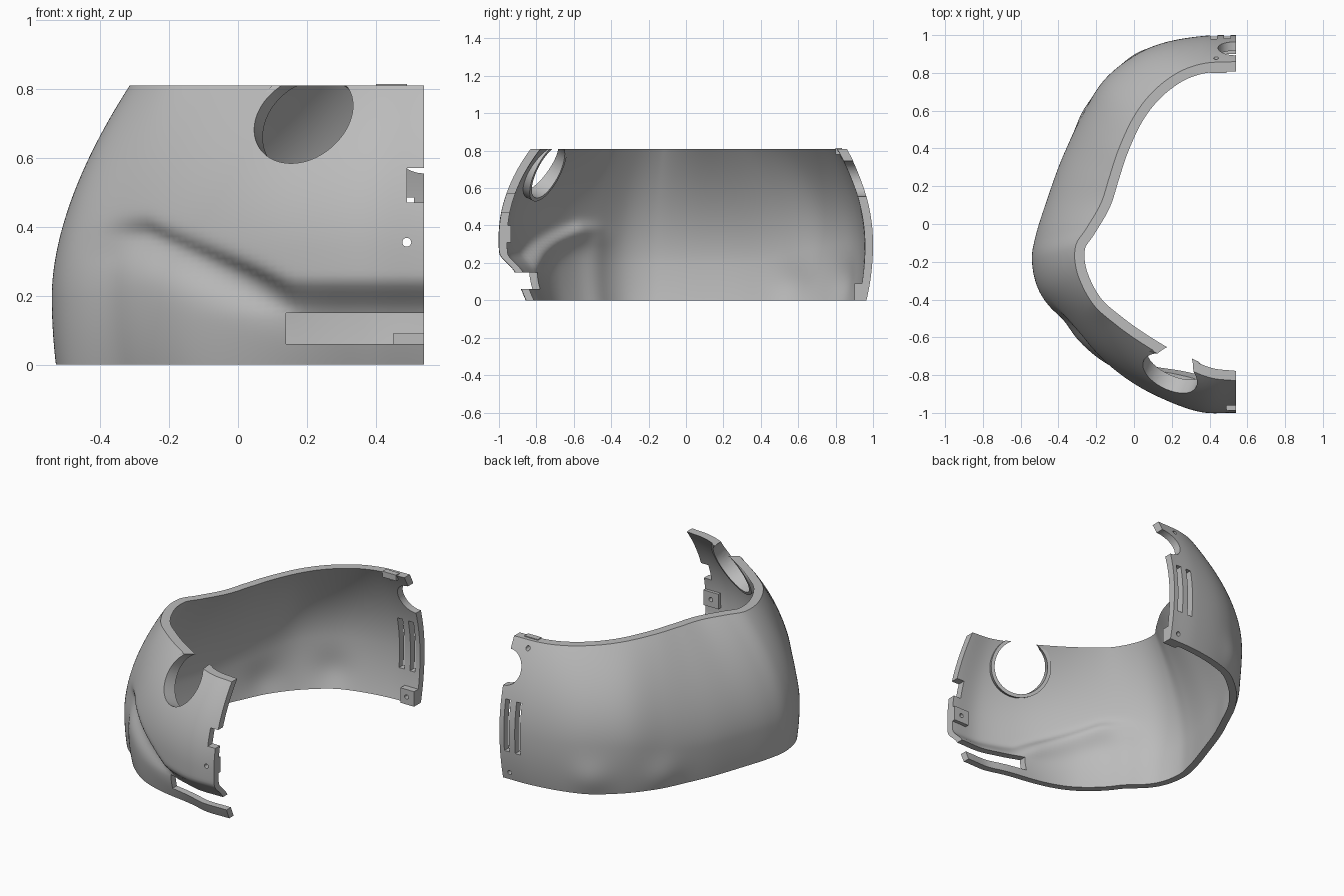
import bpy, bmesh, math
from mathutils import Vector, Matrix

cube = bpy.data.objects.get("Cube")
if cube:
    bpy.data.objects.remove(cube, do_unlink=True)

grey = bpy.data.materials.new("plain grey")
grey.use_nodes = True
grey.diffuse_color = (0.5, 0.5, 0.5, 1)
grey.node_tree.nodes["Principled BSDF"].inputs["Base Color"].default_value = (0.5, 0.5, 0.5, 1)

HEIGHT, EDGE = 0.81, 0.54
ROWS, STEPS = 50, 8

# Plan outlines from the back edge, round the side, to the front edge
WIDE = [(.54, 1), (.36, .995), (.16, .96), (0, .89), (-.16, .76), (-.27, .58),
        (-.38, .35), (-.46, .13), (-.52, -.06), (-.54, -.2), (-.5, -.36), (-.38, -.52),
        (-.23, -.68), (-.05, -.815), (.14, -.92), (.35, -.995), (.54, -1)]
RIM = [(.54, .86), (.37, .85), (.23, .8), (.1, .7), (0, .57), (-.08, .4),
       (-.13, .25), (-.175, .11), (-.25, -.02), (-.31, -.12), (-.3, -.26), (-.22, -.42),
       (-.1, -.53), (.04, -.63), (.21, -.73), (.39, -.81), (.54, -.83)]


def smooth(a, b, v):
    t = min(1, max(0, (v - a) / (b - a)))
    return t * t * (3 - 2 * t)


def spline(points):
    """Catmull-Rom curve through the points."""
    pts = [Vector(p) for p in points]
    pts = [2 * pts[0] - pts[1]] + pts + [2 * pts[-1] - pts[-2]]
    out = []
    for a, b, c, d in zip(pts, pts[1:], pts[2:], pts[3:]):
        for k in range(STEPS):
            t = k / STEPS
            out.append(b + (c - a) * t / 2 + (a * 2 - b * 5 + c * 4 - d) * t**2 / 2
                       + (b * 3 - a - c * 3 + d) * t**3 / 2)
    return out + [pts[-2]]


def normals(row):
    """Horizontal outward directions along one outline."""
    out = []
    for i in range(len(row)):
        t = row[min(i + 1, len(row) - 1)] - row[max(i - 1, 0)]
        out.append(Vector((t.y, -t.x)).normalized())
    out[0], out[-1] = Vector((0, 1)), Vector((0, -1))
    return out


def relief(p, z):
    """Sculpted cheek crease, recessed chin and low bumps."""
    d = 0
    if p.y < -0.2:
        crease = min(0.37, max(0.195, 0.34 - 0.42 * (p.x + 0.2)))
        width = 0.04 if z > crease else 0.08
        mask = smooth(-0.42, -0.27, p.x) * (1 - 0.85 * smooth(0, 0.22, p.x))
        d -= 0.035 * mask * math.exp(-((z - crease) / width) ** 2)
        # Soft valley down the outer side of the cheek
        d -= 0.012 * math.exp(-((p.x + 0.38) / 0.05) ** 2) * smooth(0.42, 0.3, z)
        chin = 0.075 * smooth(crease + 0.06, crease - 0.06, z) + 0.035 * max(0, 1 - z / 0.15)
        d -= chin * smooth(-0.2, 0.28, p.x)
    for bump in ((-0.28, 0.6, 0.08), (0, 0.9, 0.1)):
        d += 0.018 * math.exp(-(Vector((p.x, p.y, z)) - Vector(bump)).length_squared / 0.012)
    return d


def finish(name, bm):
    bmesh.ops.recalc_face_normals(bm, faces=bm.faces[:])
    mesh = bpy.data.meshes.new(name)
    bm.to_mesh(mesh)
    bm.free()
    obj = bpy.data.objects.new(name, mesh)
    bpy.context.collection.objects.link(obj)
    mesh.materials.append(grey)
    return obj


def box(name, low, high):
    low, high = Vector(low), Vector(high)
    bm = bmesh.new()
    bmesh.ops.create_cube(bm, size=1, matrix=Matrix.Translation((low + high) / 2)
                          @ Matrix.Diagonal((high - low).to_4d()))
    return finish(name, bm)


def cylinder(name, centre, axis, radius, depth, sides=64):
    bm = bmesh.new()
    turn = Vector(axis).to_track_quat('Z', 'Y').to_matrix().to_4x4()
    bmesh.ops.create_cone(bm, cap_ends=True, segments=sides, radius1=radius, radius2=radius,
                          depth=depth, matrix=Matrix.Translation(centre) @ turn)
    return finish(name, bm)


def cut(targets, cutter):
    cutter.hide_render = True
    for obj in targets:
        mod = obj.modifiers.new("cut", 'BOOLEAN')
        mod.operation, mod.solver, mod.object = 'DIFFERENCE', 'EXACT', cutter
        bpy.context.view_layer.objects.active = obj
        bpy.ops.object.modifier_apply(modifier=mod.name)
    bpy.data.objects.remove(cutter, do_unlink=True)


# Curved wall with outer and inner skins
def build_shell():
    bm = bmesh.new()
    wide, rim = spline(WIDE), spline(RIM)
    outer, inner = [], []
    for r in range(ROWS + 1):
        z = HEIGHT * r / ROWS
        wall = 0.042 + 0.01 * (z / HEIGHT) ** 2
        row, tucks = [], []
        for a, b in zip(wide, rim):
            front, back = smooth(-0.5, -0.95, a.y), smooth(0.3, 0.9, a.y)
            widest = 0.2 + 0.13 * front + 0.1 * back
            power = 1.8 + 0.3 * front + 0.2 * back
            row.append(a.lerp(b, max(0, (z - widest) / (HEIGHT - widest)) ** power))
            depth = 0.012 + 0.023 * smooth(0.3, 0.9, abs(a.y))
            tucks.append(-depth * max(0, 1 - z / widest) ** 2)
        dirs = normals(row)
        row = [p + n * (t + relief(p, z)) for p, n, t in zip(row, dirs, tucks)]
        outer.append([bm.verts.new((*p, z)) for p in row])
        inner.append([bm.verts.new((*(p - n * wall), z)) for p, n in zip(row, dirs)])
    n = len(wide) - 1
    for r in range(ROWS):
        for skin in (outer, inner):
            for i in range(n):
                bm.faces.new((skin[r][i], skin[r][i + 1], skin[r + 1][i + 1], skin[r + 1][i]))
        for i in (0, n):
            bm.faces.new((outer[r][i], outer[r + 1][i], inner[r + 1][i], inner[r][i]))
    for r in (0, ROWS):
        for i in range(n):
            bm.faces.new((outer[r][i], outer[r][i + 1], inner[r][i + 1], inner[r][i]))
    return finish("shell_wall", bm)


shell = build_shell()

# Round port, open at the rim, with a raised lip on the inside
port = Vector((0.187, -0.8, 0.72))
axis = Vector((-0.37, -0.82, 0.43)).normalized()
lip = cylinder("port_lip", port - axis * 0.055, axis, 0.175, 0.045)
cut([shell, lip], cylinder("port_cutter", port, axis, 0.155, 0.5))
cut([lip], box("rim_cutter", (-1, -2, HEIGHT), (1, 0, 2)))

# Mounting tabs on the inside of both edges
front_tab = box("front_tab", (0.44, -0.97, 0.31), (EDGE, -0.935, 0.4))
back_tab = box("back_lower_tab", (0.45, 0.9, 0), (EDGE, 0.945, 0.09))
top_tab = box("back_upper_tab", (0.4, 0.8, 0.78), (0.49, 0.835, 0.815))

# Chin slot and latch notch at the front
cut([shell], box("chin_cutter", (0.14, -1.2, 0.06), (0.7, -0.6, 0.15)))
cut([shell], box("notch_cutter", (0.49, -1.2, 0.47), (0.7, -0.7, 0.57)))

# Vent slots and half-round notch at the back
for x in (0.405, 0.477):
    cut([shell], box("vent_cutter", (x, 0.7, 0.18), (x + 0.034, 1.2, 0.485)))
cut([shell], cylinder("half_round_cutter", (EDGE, 0.95, 0.65), (0, 1, 0), 0.095, 0.5))

# Small screw holes
for parts, x, y, z in (([shell, front_tab], 0.49, -0.95, 0.355),
                       ([shell, back_tab], 0.49, 0.95, 0.045),
                       ([shell], 0.435, 0.9, 0.77)):
    cut(parts, cylinder("screw_cutter", (x, y, z), (0, 1, 0), 0.013, 0.3, 20))

# Smooth skins, sharp edges
bpy.ops.object.select_all(action='DESELECT')
for obj in (shell, lip):
    obj.select_set(True)
bpy.context.view_layer.objects.active = shell
bpy.ops.object.shade_smooth_by_angle(angle=math.radians(45))
